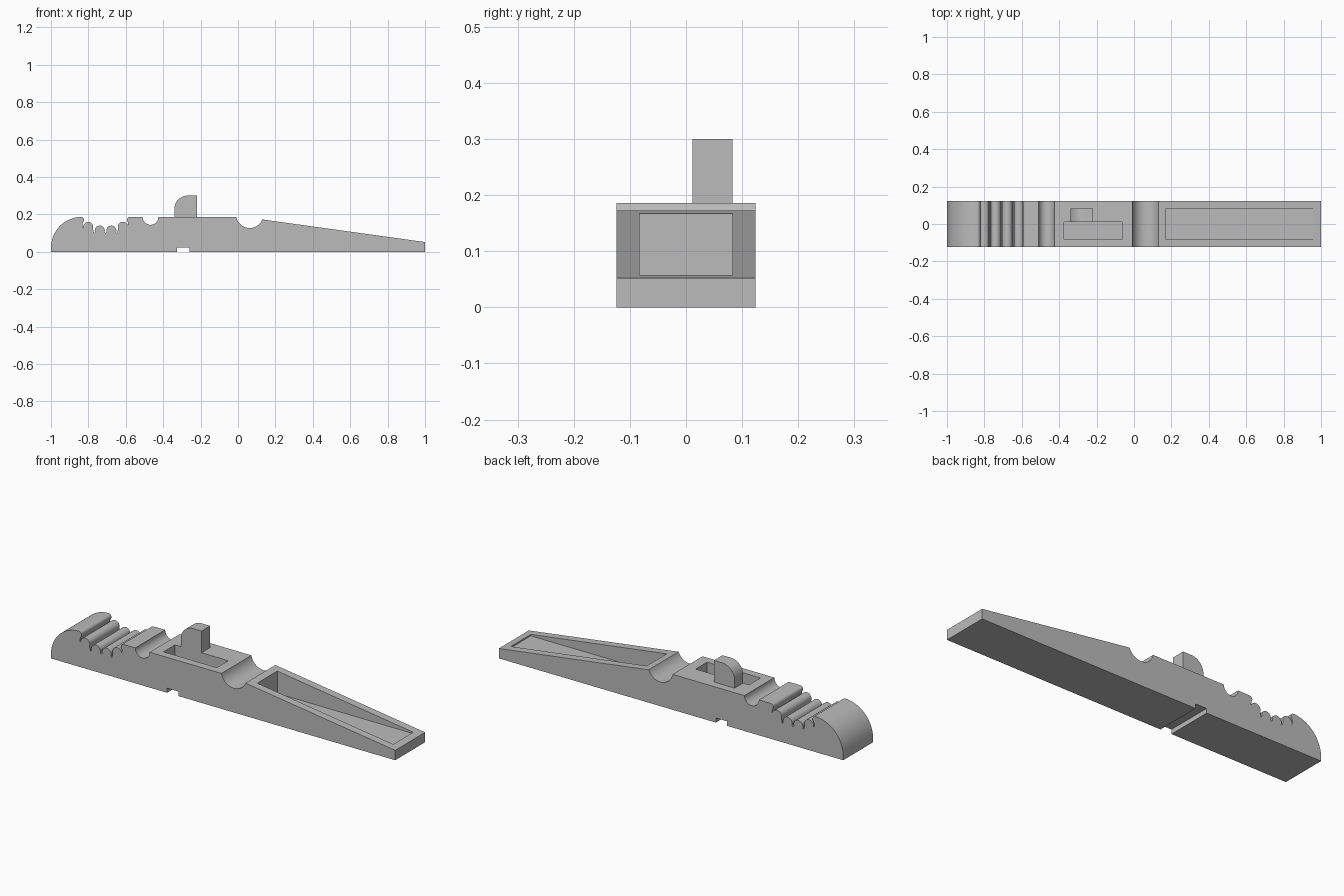
import bpy, bmesh
from math import sin, cos, radians

if "Cube" in bpy.data.objects:
    bpy.data.objects.remove(bpy.data.objects["Cube"])

grey = bpy.data.materials.new("plain grey")
grey.use_nodes = True
grey.diffuse_color = (0.5, 0.5, 0.5, 1)
grey.node_tree.nodes["Principled BSDF"].inputs["Base Color"].default_value = (0.5, 0.5, 0.5, 1)

HALF, TOP = 0.124, 0.186


def arc(cx, cz, rx, rz, start, end, n=12):
    angles = [radians(start + (end - start) * i / n) for i in range(n + 1)]
    return [(cx + rx * cos(a), cz + rz * sin(a)) for a in angles]


def extrude(name, profile, y0, y1):
    """Solid made by sweeping an x-z outline along y."""
    bm = bmesh.new()
    face = bm.faces.new([bm.verts.new((x, y0, z)) for x, z in profile])
    swept = bmesh.ops.extrude_face_region(bm, geom=[face])["geom"]
    bmesh.ops.translate(bm, vec=(0, y1 - y0, 0),
                        verts=[v for v in swept if isinstance(v, bmesh.types.BMVert)])
    bmesh.ops.recalc_face_normals(bm, faces=bm.faces)
    mesh = bpy.data.meshes.new(name)
    bm.to_mesh(mesh)
    bm.free()
    mesh.materials.append(grey)
    obj = bpy.data.objects.new(name, mesh)
    bpy.context.collection.objects.link(obj)
    return obj


def box(name, x0, x1, y0, y1, z0, z1):
    return extrude(name, [(x0, z0), (x0, z1), (x1, z1), (x1, z0)], y0, y1)


def activate(obj):
    bpy.ops.object.select_all(action='DESELECT')
    obj.select_set(True)
    bpy.context.view_layer.objects.active = obj


def carve(obj, cutter):
    cutter.hide_render = True
    mod = obj.modifiers.new("pocket", 'BOOLEAN')
    mod.operation, mod.solver, mod.object = 'DIFFERENCE', 'EXACT', cutter
    activate(obj)
    bpy.ops.object.modifier_apply(modifier=mod.name)
    bpy.data.objects.remove(cutter)


# Rounded jaw tip
outline = [(-1, 0)] + arc(-0.838, 0.02, 0.162, TOP - 0.02, 180, 90, 20)
outline += arc(-0.838, 0.17, 0.016, 0.016, 90, -50, 8)[1:] + [(-0.833, 0.14)]

# Gripping ridges with narrow valleys between them
ridges = [(-0.801, 0.133), (-0.739, 0.113), (-0.677, 0.113), (-0.615, 0.133)]
for i, (x, z) in enumerate(ridges):
    outline += arc(x, z, 0.027, 0.027, 200, -20)
    if i < 3:
        outline.append((x + 0.031, min(z, ridges[i + 1][1]) - 0.014))
outline += [(-0.587, 0.14)] + arc(-0.578, 0.17, 0.016, 0.016, 230, 90, 8)

# Small notch, spring notch, tapered handle and slot underneath
outline += arc(-0.468, TOP, 0.042, 0.042, 180, 360, 16)
outline += arc(0.0625, 0.2, 0.073, 0.073, 191, 338, 20)
outline += [(1, 0.052), (1, 0)]
outline += [(-0.26, 0), (-0.26, 0.024), (-0.325, 0.024), (-0.325, 0)]
body = extrude("clip_body", outline, -HALF, HALF)

# Recesses in the handle and beside the tab
carve(body, box("handle_cutter", 0.17, 0.96, -0.083, 0.083, 0.05, 0.4))
carve(body, box("socket_cutter", -0.375, -0.065, -0.083, 0.012, 0.068, 0.4))

# Locating tab with one rounded corner
tab_outline = [(-0.34, TOP - 0.002)] + arc(-0.27, 0.23, 0.07, 0.07, 180, 90)
tab_outline += [(-0.22, 0.3), (-0.22, TOP - 0.002)]
tab = extrude("locating_tab", tab_outline, 0.012, 0.083)

for part in (body, tab):
    activate(part)
    bpy.ops.object.shade_smooth_by_angle(angle=radians(30))
